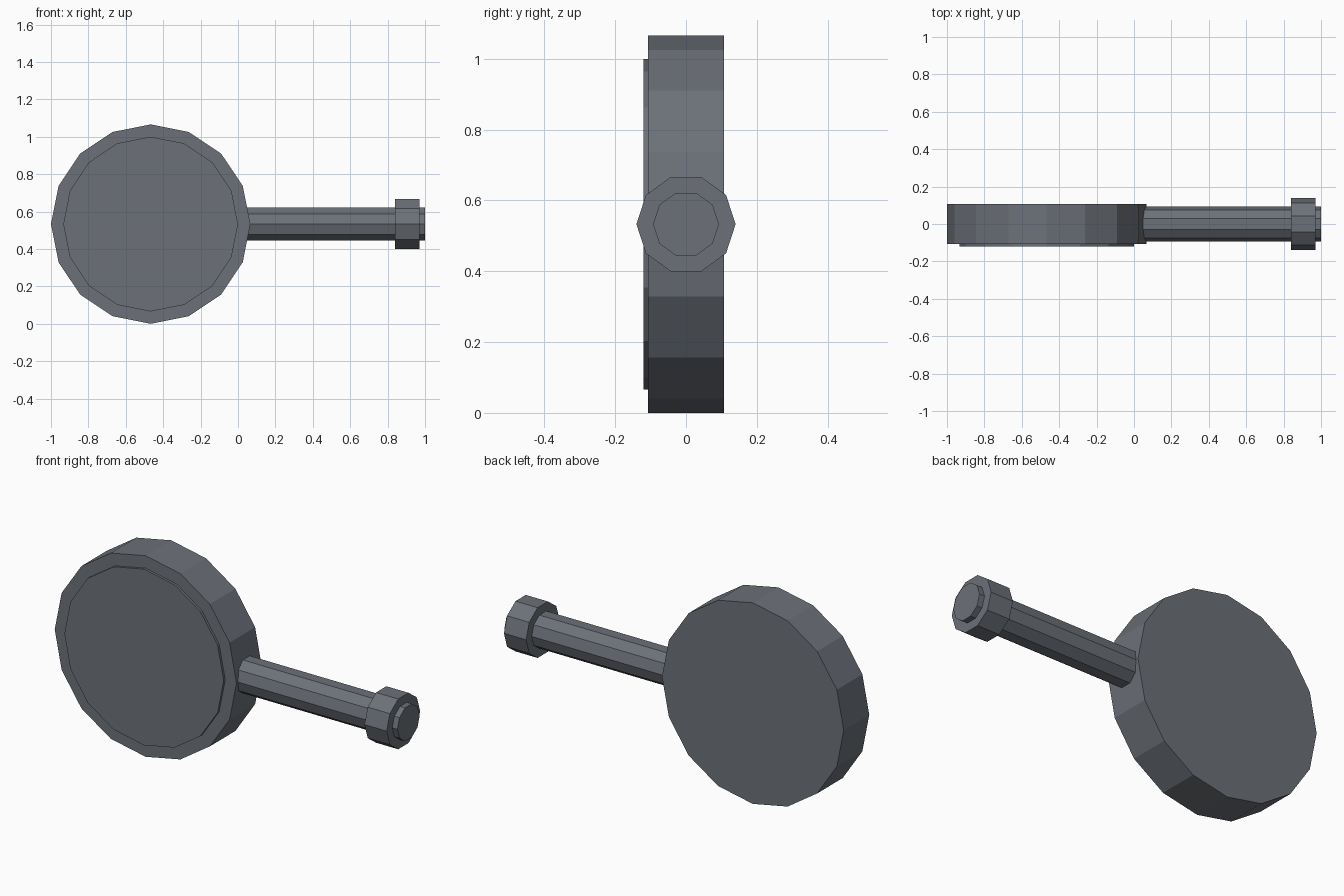
import bpy
from math import pi, cos, sin
from mathutils import Matrix, Vector

cube = bpy.data.objects.get("Cube")
if cube:
    bpy.data.objects.remove(cube, do_unlink=True)

# Single dark steel colour
steel = bpy.data.materials.new("dark_steel")
steel.use_nodes = True
colour = (0.15, 0.165, 0.19, 1)
steel.diffuse_color = colour
steel.node_tree.nodes["Principled BSDF"].inputs["Base Color"].default_value = colour

HEAD_X, AXIS_Z = -0.467, 0.533


def prism(name, sides, radius, axis, start, end, across=0.0):
    """Flat-sided cylinder along x or y, with its first corner sideways."""
    bpy.ops.mesh.primitive_cylinder_add(vertices=sides, radius=radius, depth=end - start)
    obj = bpy.context.object
    obj.name = obj.data.name = name
    middle = (start + end) / 2
    # Primitive cylinders start with a corner on +y, kept sideways here
    if axis == "x":
        obj.data.transform(Matrix.Rotation(pi / 2, 4, "Y"))
        obj.location = (middle, across, AXIS_Z)
    else:
        obj.data.transform(Matrix.Rotation(pi / 2, 4, "X"))
        obj.location = (across, middle, AXIS_Z)
    obj.data.materials.append(steel)
    return obj


# Round head with a thin raised disc on its front
prism("head", 16, 0.533, "y", -0.107, 0.107, HEAD_X)
prism("front_disc", 16, 0.467, "y", -0.12, -0.1, HEAD_X)

# Handle running out to the left, with a collar near its tip
prism("handle", 10, 0.093, "x", 0.0, 1.0)
prism("handle_collar", 10, 0.14, "x", 0.84, 0.97)
